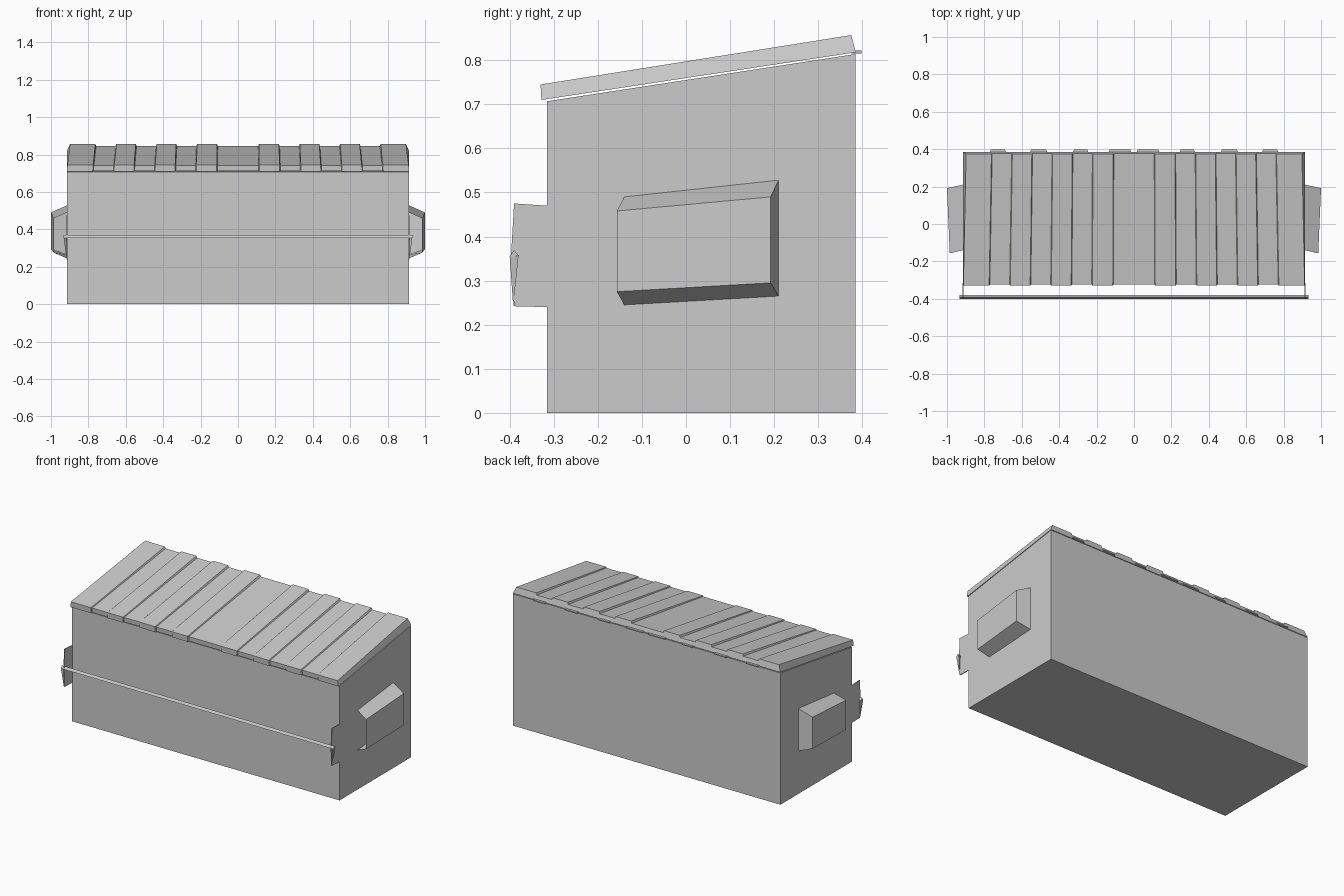
import bpy

if "Cube" in bpy.data.objects:
    bpy.data.objects.remove(bpy.data.objects["Cube"])


def add_mesh(name, verts, faces):
    me = bpy.data.meshes.new(name)
    me.from_pydata(verts, [], faces)
    me.update()
    ob = bpy.data.objects.new(name, me)
    bpy.context.collection.objects.link(ob)
    return ob


def loft(name, rings):
    """Skin matching closed rings and cap both ends."""
    n = len(rings[0])
    verts = [p for r in rings for p in r]
    faces = [(i * n + j, i * n + n + j, i * n + n + (j + 1) % n, i * n + (j + 1) % n)
             for i in range(len(rings) - 1) for j in range(n)]
    faces += [tuple(range(n)), tuple(reversed(range(len(verts) - n, len(verts))))]
    return add_mesh(name, verts, faces)


def extrude_x(name, profile, x0, x1):
    return loft(name, [[(x, y, z) for y, z in profile] for x in (x0, x1)])


def mirror_x(ob):
    ob.modifiers.new("mirror", 'MIRROR').use_mirror_merge = False


# Container body with sloping top
extrude_x("body", [(-0.315, 0), (-0.315, 0.707), (0.385, 0.814), (0.385, 0)],
          -0.915, 0.915)

# Ribbed lid: raised panels and channels, deepening towards the back
raised = [(-0.328, 0.710), (-0.330, 0.745), (0.375, 0.857), (0.385, 0.818)]
channel = [(-0.322, 0.713), (-0.324, 0.742), (0.377, 0.845), (0.385, 0.818)]
half = [(0.112, channel, raised), (0.225, raised, channel), (0.335, channel, raised),
        (0.445, raised, channel), (0.555, channel, raised), (0.665, raised, channel),
        (0.775, channel, raised)]
columns = []
for x, inner, outer in half:
    columns += [(x - 0.002, inner), (x + 0.002, outer)]
columns.append((0.915, raised))
columns = [(-x, p) for x, p in reversed(columns)] + columns
narrow = (1, 0.997, 0.981, 1)
loft("lid", [[(x * s, y, z) for s, (y, z) in zip(narrow, p)] for x, p in columns])

# Thin tabs poking out under the lid channels at the back
for a, b in ((0.01, 0.14), (0.24, 0.33), (0.46, 0.56), (0.68, 0.775)):
    outline = [(a, 0.375), (b, 0.375), (b - 0.01, 0.398), (a + 0.01, 0.398)]
    mirror_x(loft("lid_tab", [[(x, y, z) for x, y in outline] for z in (0.815, 0.822)]))

# Side fork pockets: open at the front, closed at the back
pocket = [(0.915, -0.140, 0.490), (0.985, -0.157, 0.458),
          (0.985, -0.157, 0.275), (0.915, -0.140, 0.245),
          (0.915, 0.210, 0.528), (1.0, 0.192, 0.490),
          (1.0, 0.192, 0.295), (0.915, 0.210, 0.265)]
mirror_x(add_mesh("fork_pocket", pocket,
                  [(0, 1, 5, 4), (1, 2, 6, 5), (2, 3, 7, 6), (4, 5, 6, 7)]))

# Bracket plates carrying the front bar
plate = [(-0.315, 0.240), (-0.390, 0.242), (-0.397, 0.355), (-0.390, 0.475), (-0.315, 0.470)]
mirror_x(extrude_x("bar_bracket", plate, 0.911, 0.916))

# Small flared gusset under each bar end
mirror_x(add_mesh("bracket_gusset",
                  [(0.916, -0.392, 0.242), (0.932, -0.400, 0.355),
                   (0.932, -0.380, 0.355), (0.916, -0.385, 0.355)],
                  [(0, 2, 1), (0, 3, 2), (0, 1, 3), (1, 2, 3)]))

# Thin triangular bar across the front
extrude_x("front_bar", [(-0.400, 0.354), (-0.390, 0.369), (-0.379, 0.356)], -0.932, 0.932)

# Fix normals on the closed parts
import bmesh
for ob in bpy.data.objects:
    bm = bmesh.new()
    bm.from_mesh(ob.data)
    bmesh.ops.recalc_face_normals(bm, faces=bm.faces)
    bm.to_mesh(ob.data)
    bm.free()
